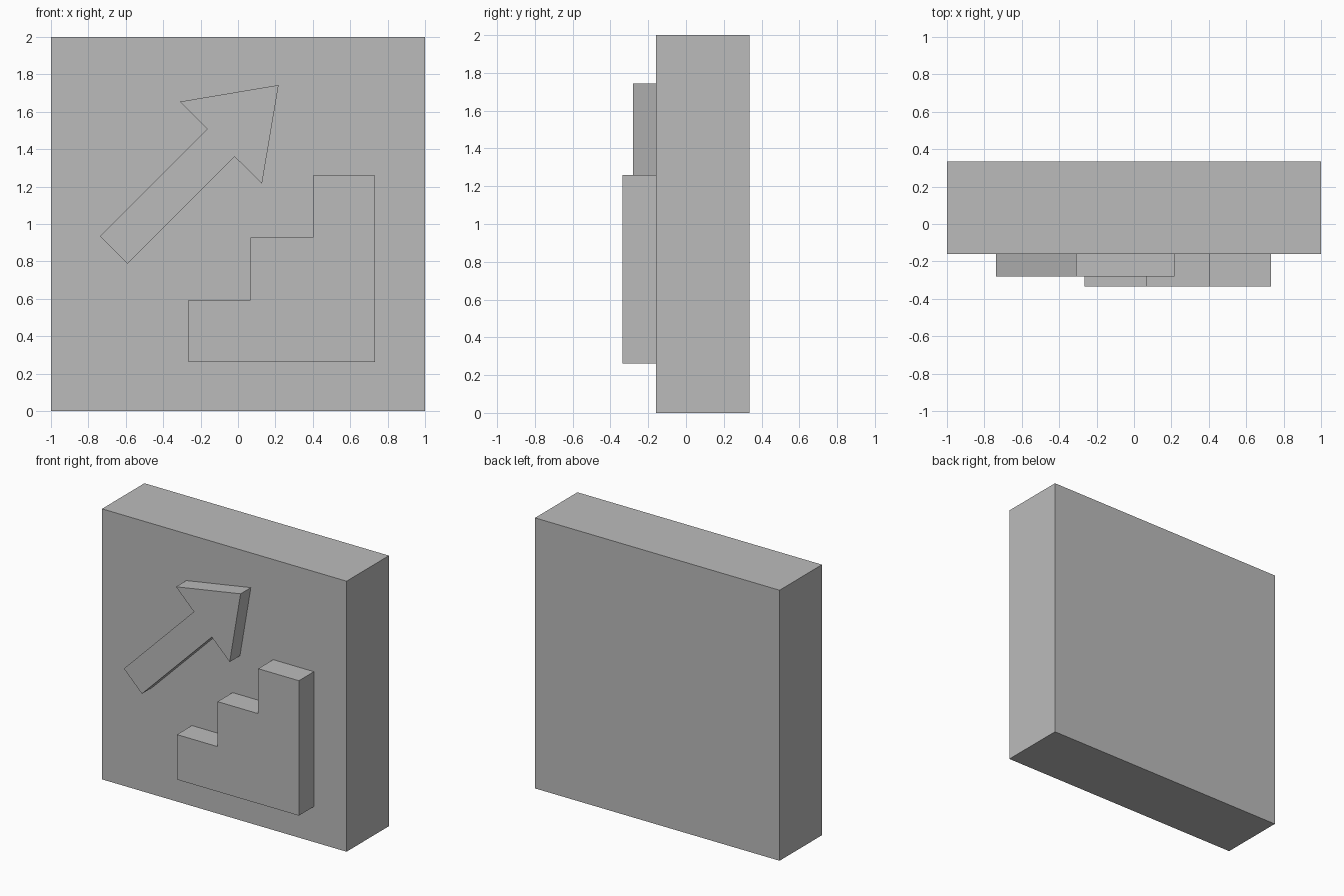
import bpy
import bmesh

cube = bpy.data.objects.get("Cube")
if cube:
    bpy.data.objects.remove(cube, do_unlink=True)

GREY = (0.5, 0.5, 0.5, 1.0)
grey = bpy.data.materials.new("plain grey")
grey.use_nodes = True
grey.diffuse_color = GREY
grey.node_tree.nodes["Principled BSDF"].inputs["Base Color"].default_value = GREY

BACK, PANEL_FRONT = 0.335, -0.16


def extrude_profile(name, outline, front, back):
    """Solid from a front outline of (x, z) points, running from y=front to y=back."""
    bm = bmesh.new()
    face = bm.faces.new([bm.verts.new((x, front, z)) for x, z in outline])
    extruded = bmesh.ops.extrude_face_region(bm, geom=[face], use_keep_orig=True)
    moved = [v for v in extruded["geom"] if isinstance(v, bmesh.types.BMVert)]
    bmesh.ops.translate(bm, verts=moved, vec=(0, back - front, 0))
    bmesh.ops.recalc_face_normals(bm, faces=bm.faces)
    mesh = bpy.data.meshes.new(name)
    bm.to_mesh(mesh)
    bm.free()
    mesh.materials.append(grey)
    obj = bpy.data.objects.new(name, mesh)
    bpy.context.collection.objects.link(obj)
    return obj


# Square backing panel
extrude_profile("panel", [(-1, 0), (1, 0), (1, 2), (-1, 2)], PANEL_FRONT, BACK)

# Three raised steps climbing towards +x
left, bottom, step, count = -0.265, 0.262, 0.3325, 3
stairs = [(left, bottom)]
for i in range(count):
    top = bottom + step * (i + 1)
    stairs += [(left + step * i, top), (left + step * (i + 1), top)]
stairs.append((left + step * count, bottom))
extrude_profile("stairs", stairs, -0.335, PANEL_FRONT)

# Raised arrow pointing up the stairs
arrow = [(-0.737, 0.935), (-0.59, 0.788), (-0.018, 1.36), (0.128, 1.215),
         (0.217, 1.743), (-0.311, 1.654), (-0.165, 1.508)]
extrude_profile("arrow", arrow, -0.28, PANEL_FRONT)
